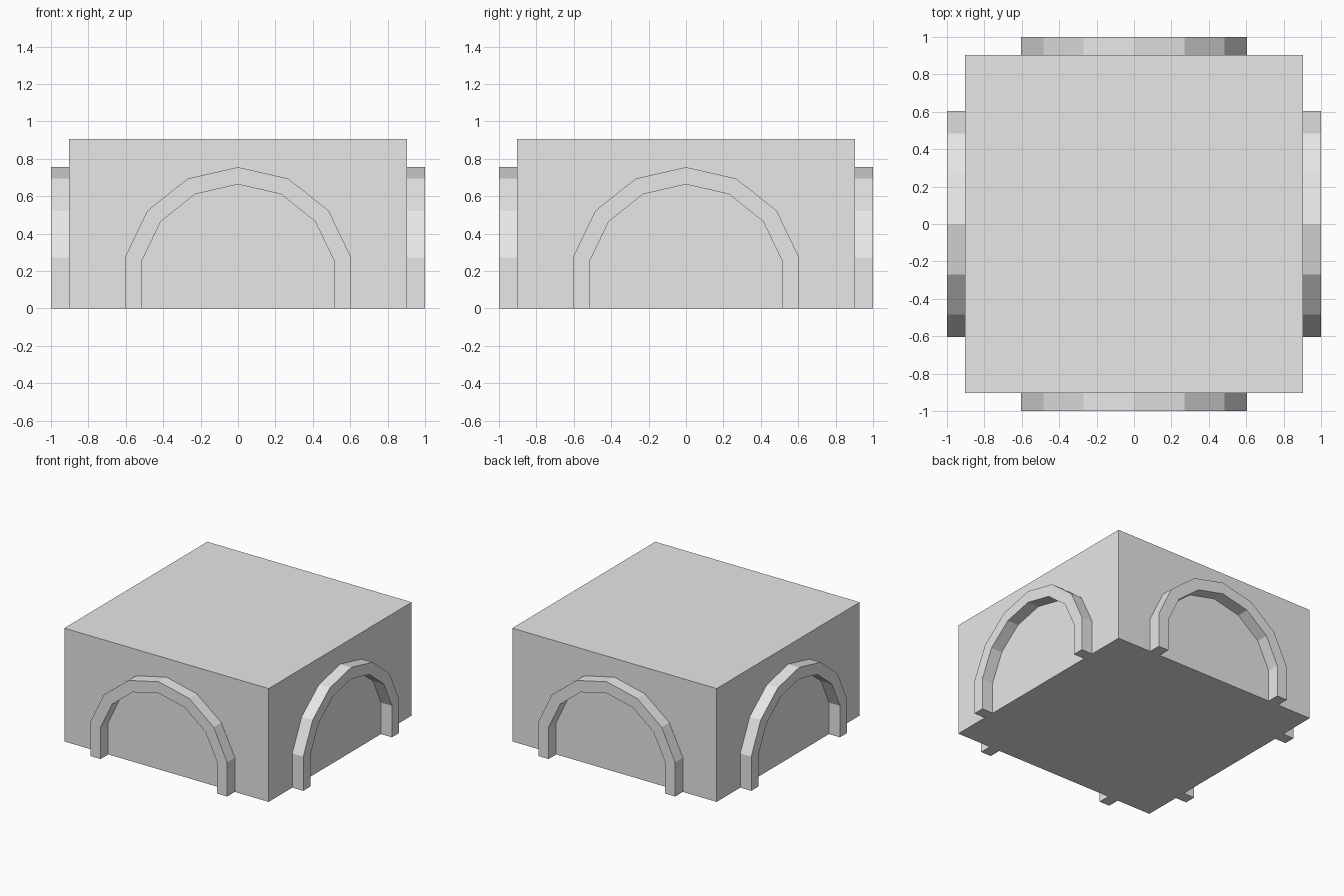
import bpy
import bmesh
from math import sin, cos, pi
from mathutils import Matrix

HALF, HEIGHT = 0.903, 0.905      # block half width and height
REACH = 1.0                      # outer face of the arches
SPRING = 0.135                   # centre height of the arch curve
OUTER, INNER = 0.62, 0.528       # arch radii

cube = bpy.data.objects.get("Cube")
if cube:
    bpy.data.objects.remove(cube, do_unlink=True)

stone = bpy.data.materials.new("plain_grey")
stone.use_nodes = True
grey = (0.8, 0.8, 0.8, 1.0)
stone.diffuse_color = grey
stone.node_tree.nodes["Principled BSDF"].inputs["Base Color"].default_value = grey


def add_object(name, bm):
    bmesh.ops.recalc_face_normals(bm, faces=bm.faces)
    mesh = bpy.data.meshes.new(name)
    bm.to_mesh(mesh)
    bm.free()
    mesh.materials.append(stone)
    obj = bpy.data.objects.new(name, mesh)
    bpy.context.collection.objects.link(obj)
    return obj


def arch_line(radius):
    """Faceted arch from the left foot over the crown to the right foot."""
    curve = [(radius * sin(i * pi / 7), SPRING + radius * cos(i * pi / 7))
             for i in range(-3, 4)]
    return [(curve[0][0], 0)] + curve + [(curve[-1][0], 0)]


# Main block
bm = bmesh.new()
bmesh.ops.create_cube(bm, size=1)
bmesh.ops.scale(bm, vec=(2 * HALF, 2 * HALF, HEIGHT), verts=bm.verts)
bmesh.ops.translate(bm, vec=(0, 0, HEIGHT / 2), verts=bm.verts)
add_object("block", bm)

# One raised arch on each side
for turn, side in enumerate(("front", "left", "back", "right")):
    bm = bmesh.new()
    outline = arch_line(OUTER) + arch_line(INNER)[::-1]
    face = bm.faces.new([bm.verts.new((x, -REACH, z)) for x, z in outline])
    solid = bmesh.ops.extrude_face_region(bm, geom=[face], use_keep_orig=True)
    moved = [g for g in solid["geom"] if isinstance(g, bmesh.types.BMVert)]
    bmesh.ops.translate(bm, vec=(0, REACH - HALF, 0), verts=moved)
    bmesh.ops.rotate(bm, matrix=Matrix.Rotation(turn * pi / 2, 3, "Z"), verts=bm.verts)
    add_object(side + "_arch", bm)
